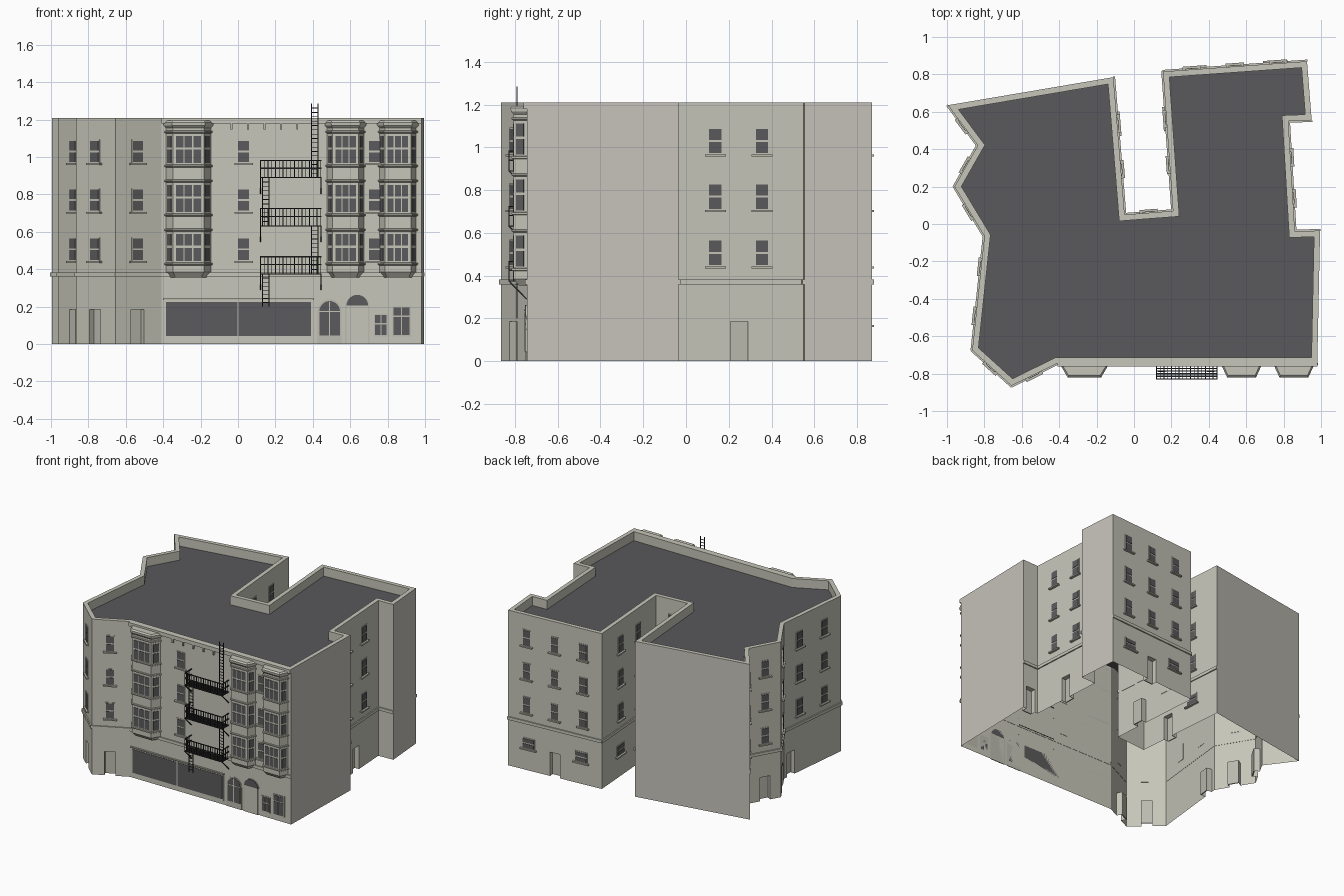
import bpy, bmesh, math
from mathutils import Vector, Matrix

cube = bpy.data.objects.get("Cube")
if cube:
    bpy.data.objects.remove(cube, do_unlink=True)


def material(name, r, g, b):
    m = bpy.data.materials.new(name)
    m.use_nodes = True
    m.diffuse_color = (r, g, b, 1)
    m.node_tree.nodes["Principled BSDF"].inputs["Base Color"].default_value = (r, g, b, 1)
    return m


STONE = material("warm stone", 0.57, 0.565, 0.49)
PLAIN = material("plain plaster", 0.57, 0.545, 0.50)
TRIM = material("trim stone", 0.50, 0.495, 0.43)
GLASS = material("dark glass", 0.105, 0.105, 0.11)
ROOF = material("roof felt", 0.10, 0.098, 0.105)
IRON = material("black iron", 0.025, 0.025, 0.027)

WALL_H, ROOF_Z, FRONT_Y = 1.21, 1.14, -0.745
FLOORS = (0.507, 0.77, 1.03)
parts = {}


def part(name, mat):
    return parts.setdefault(name, (bmesh.new(), mat))[0]


def face(bm, pts, M=Matrix()):
    return bm.faces.new([bm.verts.new(M @ Vector(p)) for p in pts])


def box(name, mat, M, x0, x1, y0, y1, z0, z1):
    bm = part(name, mat)
    T = Matrix.Translation(((x0 + x1) / 2, (y0 + y1) / 2, (z0 + z1) / 2))
    S = Matrix.Diagonal((x1 - x0, y1 - y0, z1 - z0, 1))
    bmesh.ops.create_cube(bm, size=1, matrix=M @ T @ S)


def bar(name, a, b, r):
    a, b = Vector(a), Vector(b)
    R = (b - a).to_track_quat("Z", "Y").to_matrix().to_4x4()
    S = Matrix.Diagonal((2 * r, 2 * r, (b - a).length, 1))
    bmesh.ops.create_cube(part(name, IRON), size=1, matrix=Matrix.Translation((a + b) / 2) @ R @ S)


def loft(name, mat, rings):
    """Closed solid through matching rings of points."""
    bm = part(name, mat)
    loops = [[bm.verts.new(p) for p in ring] for ring in rings]
    n = len(loops[0])
    for lo, hi in zip(loops, loops[1:]):
        for i in range(n):
            bm.faces.new((lo[i], lo[(i + 1) % n], hi[(i + 1) % n], hi[i]))
    bm.faces.new(loops[0][::-1])
    bm.faces.new(loops[-1])


def frame(p, q):
    """Wall space: x along the wall, y inward, z up."""
    d = (Vector(q) - Vector(p)).normalized()
    M = Matrix(((d.x, -d.y, 0, p[0]), (d.y, d.x, 0, p[1]), (0, 0, 1, 0), (0, 0, 0, 1)))
    return M, (Vector(q) - Vector(p)).length


def window(M, x, z, hw=0.029, hh=0.057):
    box("window_frames", STONE, M, x - hw - .006, x + hw + .006, -.004, .002, z - hh - .006, z + hh + .006)
    box("window_panes", GLASS, M, x - hw, x + hw, -.007, 0, z - hh, z - .005)
    box("window_panes", GLASS, M, x - hw, x + hw, -.007, 0, z + .005, z + hh)
    box("window_sills", TRIM, M, x - hw - .02, x + hw + .02, -.018, 0, z - hh - .016, z - hh - .006)


def wall(p, q, columns=(), doors=(), low_windows=(), plain=False, band=True):
    M, L = frame(p, q)
    bm = part("plain_walls", PLAIN) if plain else part("street_walls", STONE)
    outline, hw, h, deep = [(0, 0, 0)], .04, .185, .04
    for t in sorted(doors):
        a, b = t * L - hw, t * L + hw
        outline += [(a, 0, 0), (a, 0, h), (b, 0, h), (b, 0, 0)]
        # recessed doorway
        face(bm, [(a, 0, 0), (a, deep, 0), (a, deep, h), (a, 0, h)], M)
        face(bm, [(b, deep, 0), (b, 0, 0), (b, 0, h), (b, deep, h)], M)
        face(bm, [(a, 0, h), (a, deep, h), (b, deep, h), (b, 0, h)], M)
        box("doors", TRIM, M, a, b, deep - .004, deep + .004, 0, h)
    face(bm, outline + [(L, 0, 0), (L, 0, WALL_H), (0, 0, WALL_H)], M)
    for t in columns:
        for z in FLOORS:
            window(M, t * L, z)
    for t in low_windows:
        window(M, t * L, .21, .045, .035)
    if band and not plain:
        box("string_course", STONE, M, -.003, L + .003, -.009, .002, .36, .383)


# Footprint and outer walls
P = [(-.41, FRONT_Y), (.98, FRONT_Y), (.995, -.035), (.86, -.04), (.825, .55), (.95, .555),
     (.925, .87), (.155, .815), (.208, .07), (-.05, .05), (-.11, .785), (-.995, .635),
     (-.835, .42), (-.96, .20), (-.80, -.065), (-.865, -.675), (-.655, -.865)]
plain = dict(plain=True)
specs = [
    {}, plain, dict(doors=[.5]), dict(columns=[.3, .67], doors=[.49]), {}, plain,
    dict(columns=[.2, .5, .8], doors=[.5], low_windows=[.22, .78]),
    dict(columns=[.34, .67], doors=[.67], low_windows=[.34]),
    dict(columns=[.5]),
    dict(columns=[.33, .66], doors=[.33], low_windows=[.66]), plain,
    dict(columns=[.5]), dict(columns=[.5], doors=[.5]), dict(columns=[.5], doors=[.5]),
    dict(columns=[.27, .7], doors=[.12]), dict(columns=[.48], doors=[.48]),
    dict(columns=[.48], doors=[.48])]
for i, spec in enumerate(specs):
    wall(P[i], P[(i + 1) % len(P)], **spec)

# Parapet and sunken roof
inner = []
for i, p in enumerate(P):
    a = (Vector(p) - Vector(P[i - 1])).normalized()
    b = (Vector(P[(i + 1) % len(P)]) - Vector(p)).normalized()
    na, nb = Vector((-a.y, a.x)), Vector((-b.y, b.x))
    inner.append(Vector(p) + .032 * (na + nb) / (1 + na.dot(nb)))
bm = part("parapet", STONE)
for i, p in enumerate(P):
    j = (i + 1) % len(P)
    q, u, v = P[j], inner[i], inner[j]
    face(bm, [(*p, WALL_H), (*q, WALL_H), (*v, WALL_H), (*u, WALL_H)])
    face(bm, [(*u, WALL_H), (*v, WALL_H), (*v, ROOF_Z), (*u, ROOF_Z)])
face(part("roof", ROOF), [(*p, ROOF_Z) for p in inner])

# Front cornice with brackets
F = Matrix.Translation((0, FRONT_Y, 0))
box("cornice", STONE, F, -.41, .98, -.016, .002, 1.18, WALL_H)
for k in range(5):
    box("cornice_brackets", TRIM, F, -.04 + .088 * k, -.03 + .088 * k, -.014, 0, 1.148, 1.18)
for x in (.03, .73):
    for z in FLOORS:
        window(F, x, z)


# Bay windows
def bay_ring(cx, hw, fw, z, e):
    y = FRONT_Y - .062 - e
    return [(cx - hw - e, FRONT_Y, z), (cx - fw - e / 2, y, z), (cx + fw + e / 2, y, z), (cx + hw + e, FRONT_Y, z)]


for cx, hw, fw in ((-.265, .12, .082), (.575, .098, .07), (.855, .098, .07)):
    def slab(name, mat, *levels):
        loft(name, mat, [bay_ring(cx, hw, fw, z, e) for z, e in levels])
    slab("bay_bodies", STONE, (.355, -.025), (.385, 0), (1.17, 0))
    slab("bay_crowns", STONE, (1.155, 0), (1.168, .012), (1.185, .014), (1.195, .004))
    ring = bay_ring(cx, hw, fw, 0, 0)
    for base in (.443, .705, .967):
        for z in (base - .022, base + .16):
            slab("bay_mouldings", TRIM, (z, .002), (z + .004, .009), (z + .012, .009), (z + .014, .002))
        for k, cols in enumerate((1, 3, 1)):
            M, L = frame(ring[k][:2], ring[k + 1][:2])
            m = .012
            w = (L - 2 * m) / cols
            for c in range(cols):
                x = m + c * w
                for lo, hi in ((0, .072), (.084, .145)):
                    box("bay_panes", GLASS, M, x + .003, x + w - .003, -.003, .002, base + lo, base + hi)

# Shopfront
box("shop_surround", STONE, F, -.395, .4, -.004, 0, .03, .235)
for a, b in ((-.385, -.004), (.004, .39)):
    box("shop_glass", GLASS, F, a, b, -.007, 0, .042, .225)
box("shop_lintel", TRIM, F, -.4, .405, -.012, 0, .235, .243)


# Arched entrances
def arch(name, mat, cx, r, z0, spring, depth):
    steps = [math.pi * k / 14 for k in range(15)]
    pts = [(cx + r, z0)] + [(cx + r * math.cos(t), spring + r * math.sin(t)) for t in steps] + [(cx - r, z0)]
    if z0 == spring:
        pts = pts[1:-1]
    loft(name, mat, [[(x, FRONT_Y + d, z) for x, z in pts] for d in (0, -depth)])


arch("arch_surrounds", TRIM, .49, .064, 0, .175, .004)
arch("arch_glass", GLASS, .49, .055, .045, .175, .007)
box("arch_bars", STONE, F, .487, .493, -.01, 0, .045, .228)
box("arch_bars", STONE, F, .435, .545, -.01, 0, .172, .178)
arch("arch_surrounds", TRIM, .638, .066, 0, .198, .004)
arch("arch_door", STONE, .638, .058, 0, .198, .006)
arch("arch_glass", GLASS, .638, .058, .205, .205, .008)

# Small street windows
for a, b, top in ((.733, .795, .155), (.832, .918, .195)):
    mid, cut = (a + b) / 2, top - .045
    box("street_window_frames", TRIM, F, a - .007, b + .007, -.004, 0, .04, top + .007)
    for l, r in ((a, mid - .003), (mid + .003, b)):
        box("street_window_panes", GLASS, F, l, r, -.007, 0, .048, cut - .004)
        box("street_window_panes", GLASS, F, l, r, -.007, 0, cut + .004, top)


# Fire escape
def ladder(x, z0, z1, y=-.79):
    for s in (x - .017, x + .017):
        bar("escape_ladders", (s, y, z0), (s, y, z1), .0025)
    n = int((z1 - z0) / .024)
    for k in range(1, n + 1):
        z = z0 + (z1 - z0) * k / (n + 1)
        bar("escape_ladders", (x - .017, y, z), (x + .017, y, z), .0018)


X0, X1, Y0, Y1 = .12, .443, -.828, FRONT_Y
for z in (.375, .632, .89):
    for k in range(7):
        y = Y0 + (Y1 - Y0) * k / 6
        bar("escape_platforms", (X0, y, z), (X1, y, z), .003)
    for k in range(17):
        x = X0 + (X1 - X0) * k / 16
        bar("escape_platforms", (x, Y0, z), (x, Y1, z), .002)
        bar("escape_railings", (x, Y0, z), (x, Y0, z + .092), .002)
    for x in (X0, X1):
        for k in range(1, 4):
            y = Y0 + (Y1 - Y0) * k / 4
            bar("escape_railings", (x, y, z), (x, y, z + .092), .002)
        for h in (.05, .092):
            bar("escape_railings", (x, Y0, z + h), (x, Y1, z + h), .003)
        bar("escape_braces", (x, Y0, z), (x, Y1, z - .085), .003)
    for h in (.05, .092):
        bar("escape_railings", (X0, Y0, z + h), (X1, Y0, z + h), .003)
ladder(.148, .2, .375)
ladder(.41, .375, .632)
ladder(.148, .632, .89)
ladder(.41, .89, 1.285)

# Turn the parts into objects
for name, (bm, mat) in parts.items():
    if name not in ("street_walls", "plain_walls", "parapet", "roof"):
        bmesh.ops.recalc_face_normals(bm, faces=bm.faces)
    mesh = bpy.data.meshes.new(name)
    bm.to_mesh(mesh)
    bm.free()
    mesh.materials.append(mat)
    bpy.context.collection.objects.link(bpy.data.objects.new(name, mesh))
